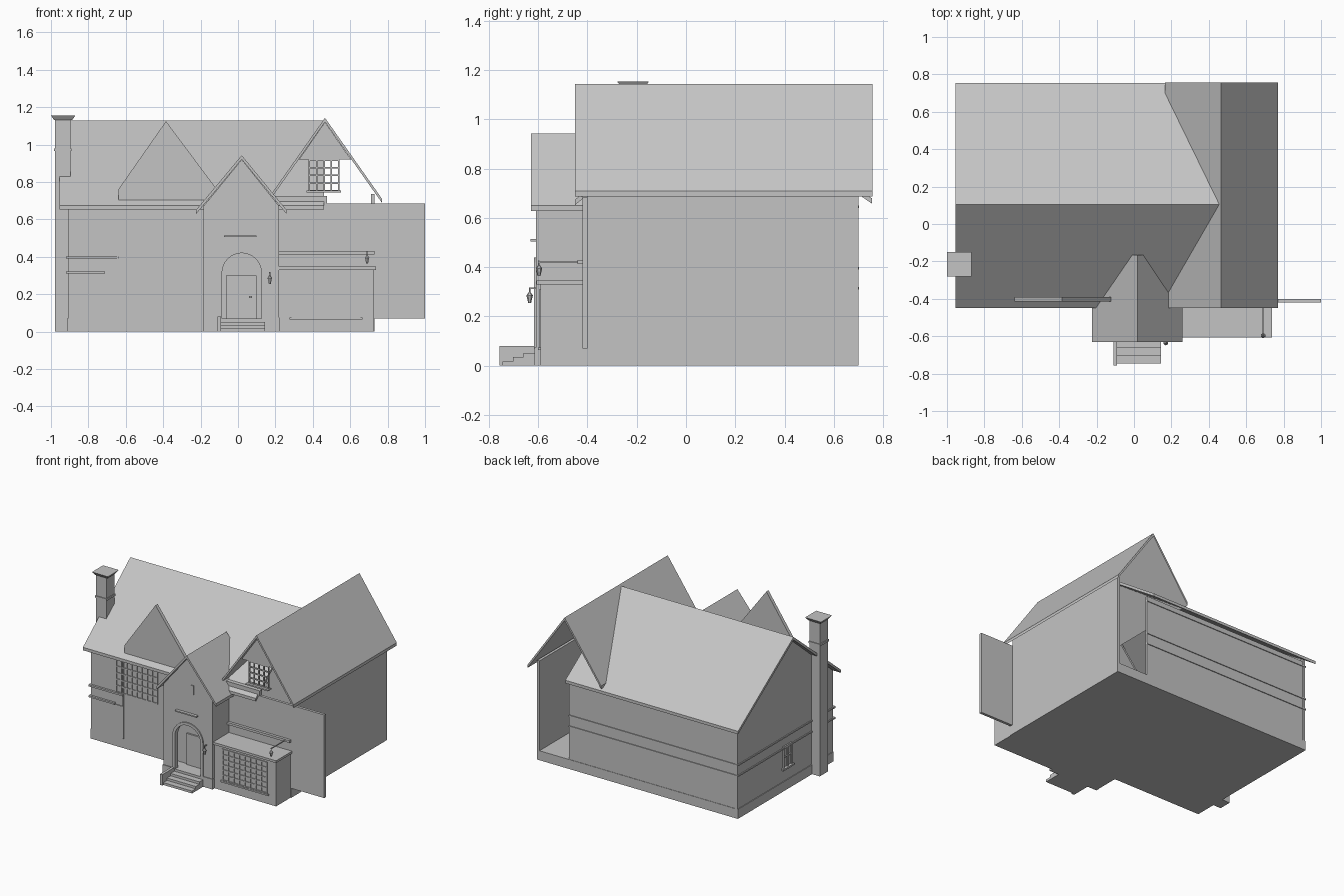
import bpy, bmesh, math

old = bpy.data.objects.get("Cube")
if old:
    bpy.data.objects.remove(old)

grey = bpy.data.materials.new("plain grey")
grey.use_nodes = True
COLOUR = (0.55, 0.55, 0.55, 1)
grey.diffuse_color = COLOUR
grey.node_tree.nodes["Principled BSDF"].inputs["Base Color"].default_value = COLOUR


def finish(name, bm):
    bmesh.ops.recalc_face_normals(bm, faces=bm.faces)
    mesh = bpy.data.meshes.new(name)
    bm.to_mesh(mesh)
    bm.free()
    mesh.materials.append(grey)
    ob = bpy.data.objects.new(name, mesh)
    bpy.context.collection.objects.link(ob)
    return ob


def prism(name, pts, axis, lo, hi):
    """Extrude a flat outline along the named axis."""
    place = {"x": lambda p, t: (t, p[0], p[1]),
             "y": lambda p, t: (p[0], t, p[1]),
             "z": lambda p, t: (p[0], p[1], t)}[axis]
    bm = bmesh.new()
    a = [bm.verts.new(place(p, lo)) for p in pts]
    b = [bm.verts.new(place(p, hi)) for p in pts]
    bm.faces.new(a)
    bm.faces.new(b[::-1])
    for i in range(len(pts)):
        j = (i + 1) % len(pts)
        bm.faces.new((a[i], a[j], b[j], b[i]))
    return finish(name, bm)


def boxes(name, *parts):
    """One object made of boxes given as x0, x1, y0, y1, z0, z1."""
    bm = bmesh.new()
    for x0, x1, y0, y1, z0, z1 in parts:
        vs = bmesh.ops.create_cube(bm, size=1)["verts"]
        bmesh.ops.scale(bm, vec=(x1 - x0, y1 - y0, z1 - z0), verts=vs)
        bmesh.ops.translate(bm, vec=((x0 + x1) / 2, (y0 + y1) / 2, (z0 + z1) / 2), verts=vs)
    return finish(name, bm)


def roof(name, left, ridge, right, axis, lo, hi, thick=0.022):
    top = [left, ridge, right]
    under = [(p[0], p[1] - thick) for p in reversed(top)]
    return prism(name, top + under, axis, lo, hi)


def lattice(name, x0, x1, z0, z1, y, cols, rows, bar=0.008):
    """Window bars on a front wall."""
    parts = []
    for i in range(cols + 1):
        x = x0 + (x1 - x0 - bar) * i / cols
        parts.append((x, x + bar, y - 0.006, y + 0.004, z0, z1))
    for i in range(rows + 1):
        z = z0 + (z1 - z0 - bar) * i / rows
        parts.append((x0, x1, y - 0.006, y + 0.004, z, z + bar))
    return boxes(name, *parts)


def lantern(name, x, y, z):
    bm = bmesh.new()
    for r1, r2, depth, dz in ((0.006, 0.013, 0.03, 0), (0.014, 0.003, 0.015, 0.022),
                              (0.003, 0.003, 0.02, 0.038)):
        vs = bmesh.ops.create_cone(bm, cap_ends=True, segments=6, radius1=r1,
                                   radius2=r2, depth=depth)["verts"]
        bmesh.ops.translate(bm, vec=(x, y, z + dz), verts=vs)
    return finish(name, bm)


# Main shell, with an open corner at the back of its left side
boxes("base", (-0.915, 0.73, -0.42, 0.70, 0, 0.07))
prism("right_gable_wall", [(-0.42, 0.07), (0.70, 0.07), (0.70, 0.69), (0.105, 1.11), (-0.42, 0.67)],
      "x", -0.91, -0.89)
boxes("left_side_wall", (0.71, 0.73, -0.40, 0.70, 0.07, 0.735))
boxes("back_wall", (-0.91, 0.47, 0.68, 0.697, 0.07, 0.68))
boxes("front_wall", (-0.91, 0.20, -0.42, -0.40, 0.07, 0.67))
boxes("front_wing_wall", (0.20, 1.0, -0.42, -0.40, 0.07, 0.685))

# Thin bands round the walls
boxes("back_bands", *[(-0.915, 0.47, 0.69, 0.703, z, z + 0.01) for z in (0.31, 0.39, 0.64)])
boxes("side_bands", *[(-0.917, -0.90, -0.42, 0.70, z, z + 0.01) for z in (0.31, 0.39)])
boxes("front_bands", (-0.92, -0.64, -0.435, -0.41, 0.39, 0.403),
      (-0.92, -0.71, -0.435, -0.41, 0.31, 0.322),
      (0.22, 0.73, -0.44, -0.41, 0.413, 0.43))

# Roofs
roof("main_roof", (-0.45, 0.675), (0.105, 1.13), (0.755, 0.68), "x", -0.955, 0.46)
roof("cross_roof", (0.165, 0.717), (0.465, 1.143), (0.77, 0.71), "y", -0.45, 0.757)
roof("entry_roof", (-0.225, 0.65), (0.02, 0.943), (0.26, 0.65), "y", -0.63, -0.165)
prism("gable_panel", [(-0.64, 0.69), (-0.64, 0.76), (-0.385, 1.125), (-0.12, 0.77), (-0.12, 0.69)],
      "y", -0.415, -0.39)

# Upper gable on the wing
prism("wing_gable_wall", [(0.326, 0.92), (0.604, 0.92), (0.465, 1.12)], "y", -0.42, -0.40)
boxes("wing_gable_sill", (0.20, 0.475, -0.425, -0.395, 0.685, 0.725),
      (0.365, 0.55, -0.435, -0.395, 0.745, 0.755))
lattice("wing_gable_window", 0.377, 0.543, 0.75, 0.92, -0.41, 4, 4)

# Entry porch with an arched opening
SPRING, RADIUS, MID = 0.315, 0.125, 0.02


def arc(r, steps=16):
    return [(MID - r * math.cos(math.pi * i / steps), SPRING + r * math.sin(math.pi * i / steps))
            for i in range(steps + 1)]


prism("entry_front_wall", [(-0.185, 0), (MID - RADIUS, 0)] + arc(RADIUS) +
      [(MID + RADIUS, 0), (0.22, 0), (0.22, 0.67), (MID, 0.92), (-0.185, 0.67)],
      "y", -0.61, -0.57)
boxes("entry_side_walls", (-0.185, -0.155, -0.57, -0.40, 0, 0.67),
      (0.19, 0.22, -0.57, -0.40, 0, 0.67))
boxes("entry_floor", (-0.155, 0.19, -0.60, -0.40, 0, 0.07))
prism("arch_trim", [(MID - RADIUS, 0.07)] + arc(RADIUS) + [(MID + RADIUS, 0.07),
      (MID + 0.105, 0.07)] + arc(0.105)[::-1] + [(MID - 0.105, 0.07)], "y", -0.618, -0.58)
boxes("door_wall", (-0.155, 0.19, -0.50, -0.48, 0.07, 0.50))
boxes("front_door", (-0.065, 0.10, -0.512, -0.49, 0.07, 0.30))
boxes("door_handle", (0.06, 0.075, -0.522, -0.51, 0.18, 0.19))
boxes("entry_ledge", (-0.075, 0.10, -0.632, -0.60, 0.505, 0.514))
boxes("entry_slot", (0.047, 0.065, -0.616, -0.60, 0.655, 0.725))
boxes("entry_piers", (-0.187, -0.11, -0.615, -0.59, 0, 0.075),
      (0.145, 0.222, -0.615, -0.59, 0, 0.075))

# Front steps and their side wall
boxes("front_steps", *[(-0.09, 0.145, -0.745 + 0.043 * i, -0.59, 0, 0.0175 * (i + 1))
                       for i in range(4)])
boxes("step_side_wall", (-0.11, -0.09, -0.757, -0.60, 0, 0.08))

# Low window bay on the wing
boxes("bay", (0.22, 0.725, -0.59, -0.42, 0, 0.33))
boxes("bay_roof", (0.22, 0.737, -0.607, -0.41, 0.33, 0.347))
lattice("bay_window", 0.285, 0.655, 0.075, 0.31, -0.59, 8, 6)
boxes("bay_sill", (0.275, 0.665, -0.60, -0.585, 0.064, 0.075))

# Other windows and openings
lattice("upper_window", -0.705, -0.36, 0.40, 0.645, -0.42, 8, 5)
boxes("front_side_panel", (-0.71, -0.645, -0.426, -0.41, 0.07, 0.31))
boxes("front_corner_strip", (-0.648, -0.64, -0.428, -0.41, 0.07, 0.66))
boxes("side_window", *[(-0.92, -0.90, y, y + 0.01, 0.17, 0.33) for y in (0.07, 0.115, 0.16)],
      (-0.92, -0.90, 0.07, 0.17, 0.32, 0.33), (-0.92, -0.90, 0.07, 0.17, 0.245, 0.253),
      (-0.93, -0.90, 0.055, 0.185, 0.16, 0.172))

# Chimney
boxes("chimney", (-0.978, -0.895, -0.262, -0.168, 0, 1.135),
      (-0.984, -0.889, -0.268, -0.162, 0.965, 0.98))
cap = boxes("chimney_cap", (-1.0, -0.87, -0.28, -0.15, 1.132, 1.155))
for v in cap.data.vertices:
    if v.co.z < 1.14:
        v.co.x = -0.935 + (v.co.x + 0.935) * 0.75
        v.co.y = -0.215 + (v.co.y + 0.215) * 0.75

# Lanterns
lantern("entry_lantern", 0.17, -0.635, 0.27)
boxes("entry_lantern_bracket", (0.167, 0.173, -0.635, -0.60, 0.312, 0.318))
lantern("bay_lantern", 0.69, -0.597, 0.38)
boxes("bay_lantern_bracket", (0.687, 0.693, -0.60, -0.41, 0.418, 0.424))
